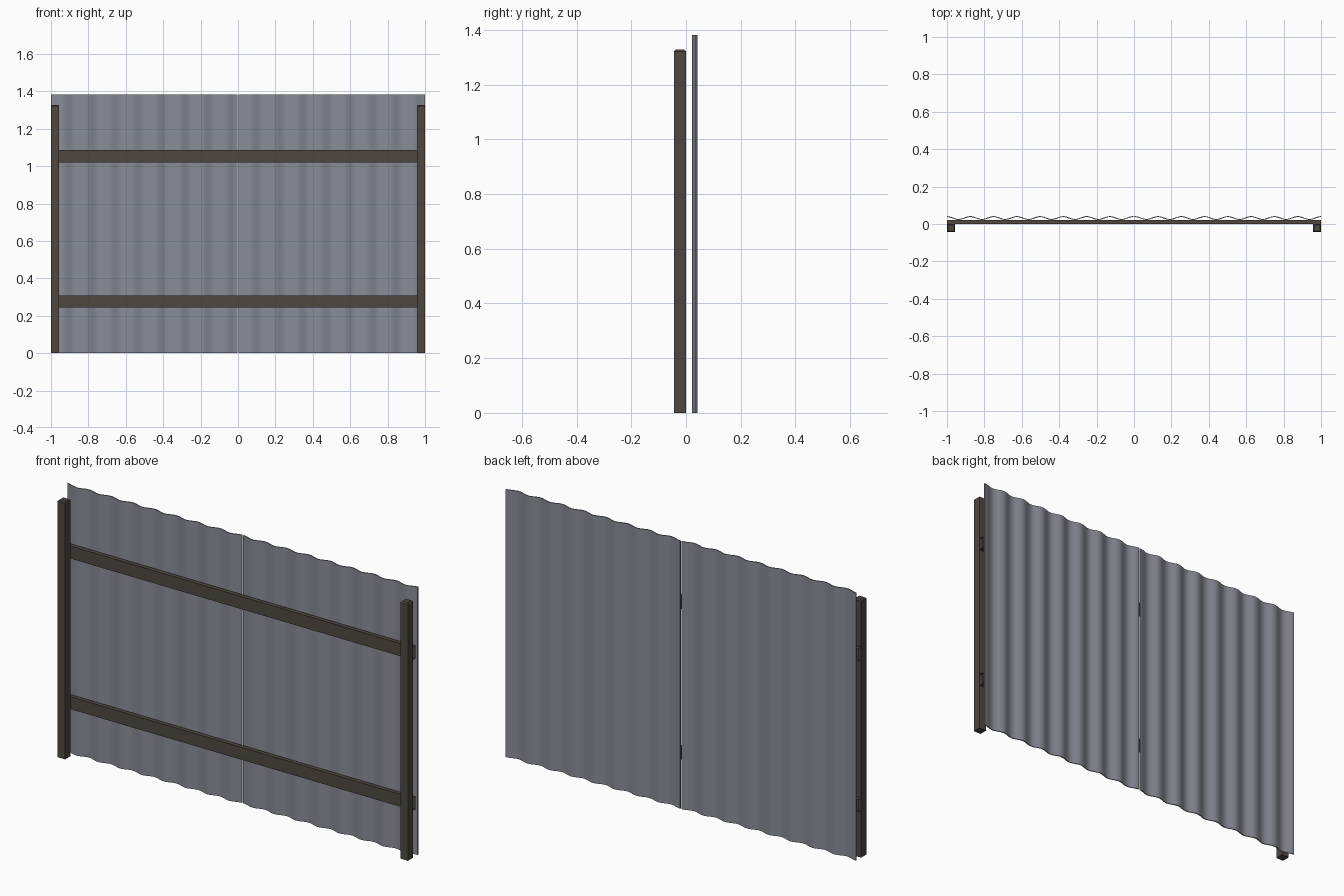
import bpy, bmesh, math

if "Cube" in bpy.data.objects:
    bpy.data.objects.remove(bpy.data.objects["Cube"])


def material(name, rgb):
    m = bpy.data.materials.new(name)
    m.diffuse_color = (*rgb, 1)
    m.use_nodes = True
    m.node_tree.nodes["Principled BSDF"].inputs["Base Color"].default_value = m.diffuse_color
    return m


steel = material("blue grey sheet metal", (0.25, 0.26, 0.31))
wood = material("dark brown wood", (0.078, 0.064, 0.051))


def add_object(name, bm, mat):
    bmesh.ops.recalc_face_normals(bm, faces=bm.faces)
    mesh = bpy.data.meshes.new(name)
    bm.to_mesh(mesh)
    bm.free()
    mesh.materials.append(mat)
    ob = bpy.data.objects.new(name, mesh)
    bpy.context.collection.objects.link(ob)
    return ob


def box(lo, hi):
    bm = bmesh.new()
    bmesh.ops.create_cube(bm, size=1)
    for v in bm.verts:
        v.co = [a + (b - a) * (c + 0.5) for a, b, c in zip(lo, hi, v.co)]
    return bm


# Posts with chamfered tops
for side, x in (("left", -1.0), ("right", 0.957)):
    bm = box((x, -0.043, 0), (x + 0.043, 0, 1.328))
    top = [e for e in bm.edges if all(v.co.z > 1.3 for v in e.verts)]
    bmesh.ops.bevel(bm, geom=top, offset=0.006, segments=1, affect='EDGES')
    add_object(side + "_post", bm, wood)

# Horizontal rails, hollow with open ends
for name, z0, z1 in (("lower_rail", 0.243, 0.307), ("upper_rail", 1.02, 1.085)):
    bm = box((-1, 0, z0), (1, 0.021, z1))
    ends = [f for f in bm.faces if abs(f.normal.x) > 0.9]
    bmesh.ops.delete(bm, geom=ends, context='FACES_ONLY')
    add_object(name, bm, wood)

# Two corrugated sheets, each a wave profile with thickness
WAVES, STEPS, HEIGHT = 8, 12, 1.382
for side, x0, x1 in (("left", -1.0, -0.004), ("right", 0.004, 1.0)):
    bm = bmesh.new()
    n = WAVES * STEPS
    rows = []
    for i in range(n + 1):
        x = x0 + (x1 - x0) * i / n
        y = 0.032 + 0.0075 * math.cos(2 * math.pi * i / STEPS)
        rows.append([bm.verts.new((x, y + dy, z))
                     for dy, z in ((-0.0025, 0), (-0.0025, HEIGHT),
                                   (0.0025, HEIGHT), (0.0025, 0))])
    for a, b in zip(rows, rows[1:]):
        for k in range(4):
            j = (k + 1) % 4
            bm.faces.new((a[k], a[j], b[j], b[k]))
    bm.faces.new(rows[0])
    bm.faces.new(rows[-1])
    ob = add_object(side + "_corrugated_sheet", bm, steel)
    bpy.ops.object.select_all(action='DESELECT')
    ob.select_set(True)
    bpy.context.view_layer.objects.active = ob
    bpy.ops.object.shade_smooth_by_angle(angle=math.radians(35))
